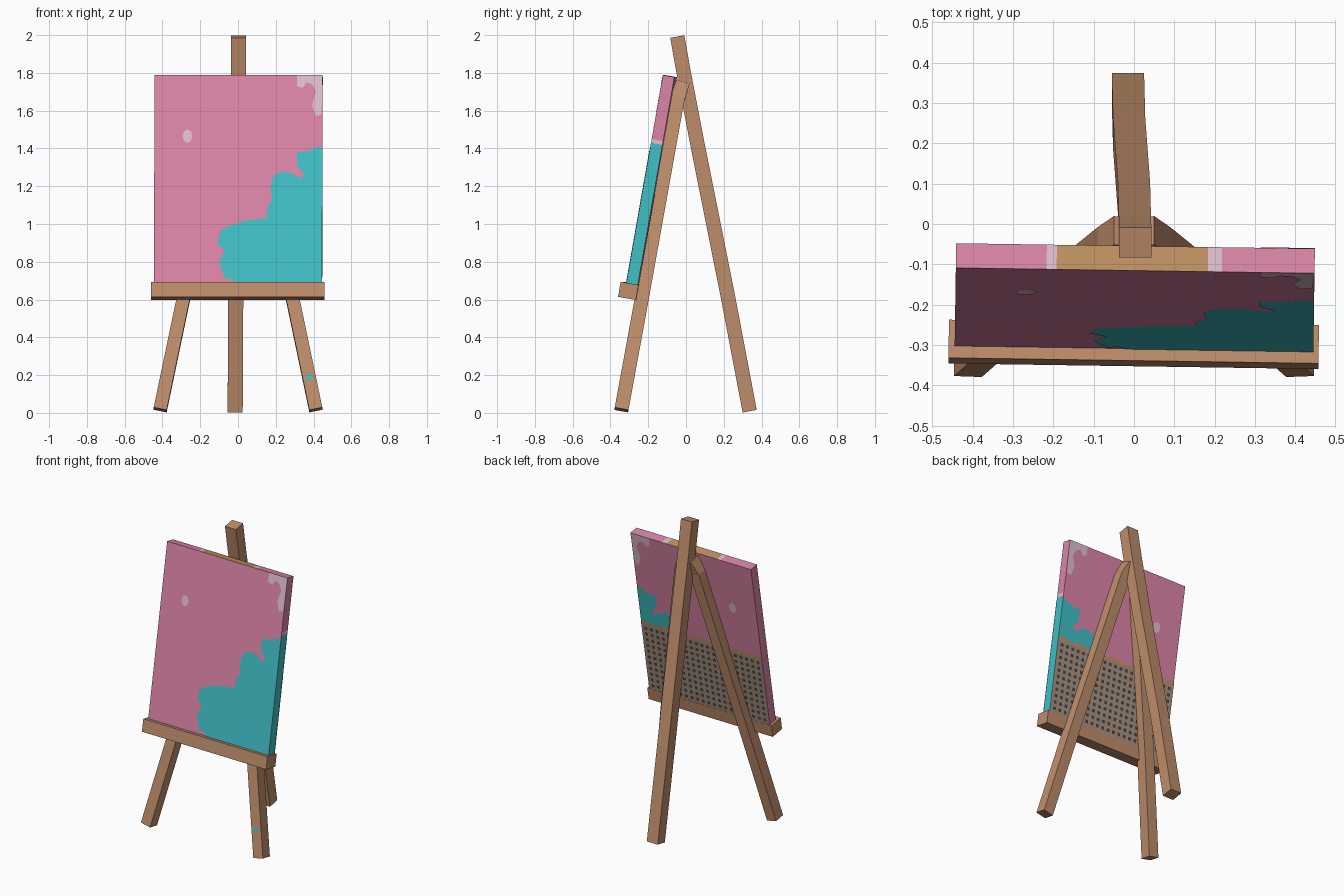
import bpy
import bmesh
from math import radians, cos, sin, pi
from mathutils import Matrix, Vector

if "Cube" in bpy.data.objects:
    bpy.data.objects.remove(bpy.data.objects["Cube"])


def material(name, rgb):
    linear = [((c / 255 + 0.055) / 1.055) ** 2.4 for c in rgb]
    m = bpy.data.materials.new(name)
    m.use_nodes = True
    m.diffuse_color = (*linear, 1)
    m.node_tree.nodes["Principled BSDF"].inputs["Base Color"].default_value = (*linear, 1)
    return m


wood = material("wood", (190, 141, 107))
pink = material("pink_paint", (219, 133, 167))
teal = material("teal_paint", (64, 191, 197))
pale = material("pale_paint", (224, 190, 208))
tan = material("bare_edge", (192, 146, 98))
weave_light = material("weave_thread", (166, 146, 131))
weave_dark = material("weave_gap", (82, 68, 60))

# Leaning frame shared by the canvas, its paint and the shelf
LEAN = radians(10)
FRAME = (Matrix.Translation((0, -0.31, 0.685)) @ Matrix.Rotation(-0.015, 4, "Z")
         @ Matrix.Rotation(-LEAN, 4, "X"))
HALF, DEPTH, HEIGHT = 0.445, 0.062, 1.12
WEAVE_TOP = 0.475
GAP = 0.0015


def up(z):
    """World height to distance along the leaning canvas."""
    return (z - 0.685) / cos(LEAN)


def finish(name, bm, mats, matrix=None):
    if matrix:
        bm.transform(matrix)
    mesh = bpy.data.meshes.new(name)
    bm.to_mesh(mesh)
    bm.free()
    for m in mats:
        mesh.materials.append(m)
    obj = bpy.data.objects.new(name, mesh)
    bpy.context.collection.objects.link(obj)
    return obj


def box(low, high):
    bm = bmesh.new()
    low, high = Vector(low), Vector(high)
    bmesh.ops.create_cube(bm, size=1)
    for v in bm.verts:
        v.co = (low + high) / 2 + v.co * (high - low)
    return bm


def beam(name, path, width, depth):
    """Square timber swept along a path, ends cut square to it."""
    bm = bmesh.new()
    pts = [Vector(p) for p in path]
    rings = []
    for i, p in enumerate(pts):
        t = (pts[min(i + 1, len(pts) - 1)] - pts[max(i - 1, 0)]).normalized()
        side = (Vector((1, 0, 0)) - t * t.x).normalized()
        back = t.cross(side)
        rings.append([bm.verts.new(p + side * a * width / 2 + back * b * depth / 2)
                      for a, b in ((-1, -1), (1, -1), (1, 1), (-1, 1))])
    for r, s in zip(rings, rings[1:]):
        for i in range(4):
            j = (i + 1) % 4
            bm.faces.new((r[i], r[j], s[j], s[i]))
    bm.faces.new(rings[0][::-1])
    bm.faces.new(rings[-1])
    bmesh.ops.recalc_face_normals(bm, faces=bm.faces)
    return finish(name, bm, [wood])


def paint(name, outline, mat, back=False):
    """Flat patch of paint on the front or back of the canvas."""
    bm = bmesh.new()
    y = DEPTH + GAP if back else -GAP
    face = bm.faces.new([bm.verts.new((x, y, up(z))) for x, z in outline])
    face.normal_update()
    if (face.normal.y > 0) != back:
        face.normal_flip()
    if back:
        bmesh.ops.bisect_plane(bm, geom=bm.verts[:] + bm.edges[:] + bm.faces[:],
                               plane_co=(0, 0, WEAVE_TOP), plane_no=(0, 0, 1),
                               clear_inner=True)
    bmesh.ops.triangulate(bm, faces=bm.faces)
    finish(name, bm, [mat], FRAME)


# Legs
beam("rear_leg", [(-0.015, 0.337, 0.009), (-0.012, 0.225, 0.6), (0, 0.065, 1.4),
                  (0.002, -0.012, 1.8), (0.003, -0.046, 1.992)], 0.08, 0.076)
for side, label in ((1, "left"), (-1, "right")):
    beam("front_leg_" + label,
         [(side * 0.412, -0.342, 0.016), (side * 0.29, -0.235, 0.6),
          (side * 0.055, -0.045, 1.66), (side * 0.018, -0.02, 1.74)], 0.07, 0.074)

# Shelf
finish("shelf", box((-0.46, -0.03, -0.077), (0.458, 0.066, 0.004)), [wood], FRAME)

# Canvas block, cut so that its edges can change colour
bm = box((-HALF, 0, 0), (HALF, DEPTH, HEIGHT))
cuts = [((x, 0, 0), (1, 0, 0)) for x in (-0.22, -0.195, 0.18, 0.215)]
cuts += [((0, 0, up(z)), (0, 0, 1)) for z in (1.43, 1.45)]
for co, no in cuts:
    bmesh.ops.bisect_plane(bm, geom=bm.verts[:] + bm.edges[:] + bm.faces[:],
                           plane_co=co, plane_no=no)
bm.normal_update()
for f in bm.faces:
    c = f.calc_center_median()
    if f.normal.z > 0.9:
        if -0.195 < c.x < 0.18:
            f.material_index = 3
        elif -0.22 < c.x < 0.215:
            f.material_index = 2
    elif f.normal.x > 0.9:
        if c.z < up(1.43):
            f.material_index = 1
        elif c.z < up(1.45):
            f.material_index = 2
finish("canvas", bm, [pink, teal, pale, tan], FRAME)

# Paint shapes, repeated front and back
teal_shape = [(HALF, 0.686), (-0.02, 0.686), (-0.04, 0.72), (-0.065, 0.7), (-0.1, 0.8),
              (-0.07, 0.86), (-0.11, 0.9), (-0.09, 0.97), (-0.02, 1.0), (0.05, 1.02),
              (0.15, 1.03), (0.155, 1.09), (0.18, 1.13), (0.17, 1.2), (0.19, 1.26),
              (0.25, 1.28), (0.3, 1.26), (0.33, 1.24), (0.35, 1.26), (0.31, 1.31),
              (0.31, 1.38), (0.37, 1.385), (0.42, 1.41), (HALF, 1.4)]
corner_shape = [(0.31, 1.787), (HALF, 1.787), (0.44, 1.58), (0.41, 1.57), (0.39, 1.63),
                (0.41, 1.7), (0.39, 1.74), (0.36, 1.75), (0.34, 1.72), (0.31, 1.73)]
dab_shape = [(-0.27 + 0.026 * cos(a), 1.465 + 0.036 * sin(a))
             for a in (i * pi / 4 for i in range(8))]
for back, label in ((False, "front"), (True, "back")):
    paint("teal_area_" + label, teal_shape, teal, back)
    paint("pale_corner_" + label, corner_shape, pale, back)
    paint("pale_dab_" + label, dab_shape, pale, back)

# Bare woven cloth on the lower back
COLS, ROWS = 43, 23
bm = bmesh.new()
bmesh.ops.create_grid(bm, x_segments=COLS, y_segments=ROWS, size=0.5)
for v in bm.verts:
    v.co = (v.co.x * HALF * 2, DEPTH + 2 * GAP, (0.5 - v.co.y) * WEAVE_TOP)
bm.normal_update()
for f in bm.faces:
    c = f.calc_center_median()
    col = int((c.x + HALF) / (2 * HALF) * COLS)
    row = int(c.z / WEAVE_TOP * ROWS)
    f.material_index = int(col % 2 == 1 and row % 2 == 1)
    if f.normal.y < 0:
        f.normal_flip()
finish("woven_back", bm, [weave_light, weave_dark], FRAME)

# Ragged bare rim above the cloth
bm = bmesh.new()
last = None
for i in range(25):
    x = -HALF + 2 * HALF * i / 24
    top = WEAVE_TOP + 0.014 + 0.009 * sin(i * 1.7)
    pair = [bm.verts.new((x, DEPTH + 2.5 * GAP, z)) for z in (WEAVE_TOP - 0.008, top)]
    if last:
        bm.faces.new((last[0], last[1], pair[1], pair[0]))
    last = pair
finish("cloth_rim", bm, [tan], FRAME)

# Paint drip on the left front leg
bm = bmesh.new()
bmesh.ops.create_circle(bm, cap_ends=True, segments=8, radius=0.018)
drip = Matrix.Translation((0.376, -0.351, 0.19)) @ Matrix.Rotation(radians(80), 4, "X")
finish("paint_drip", bm, [teal], drip)
